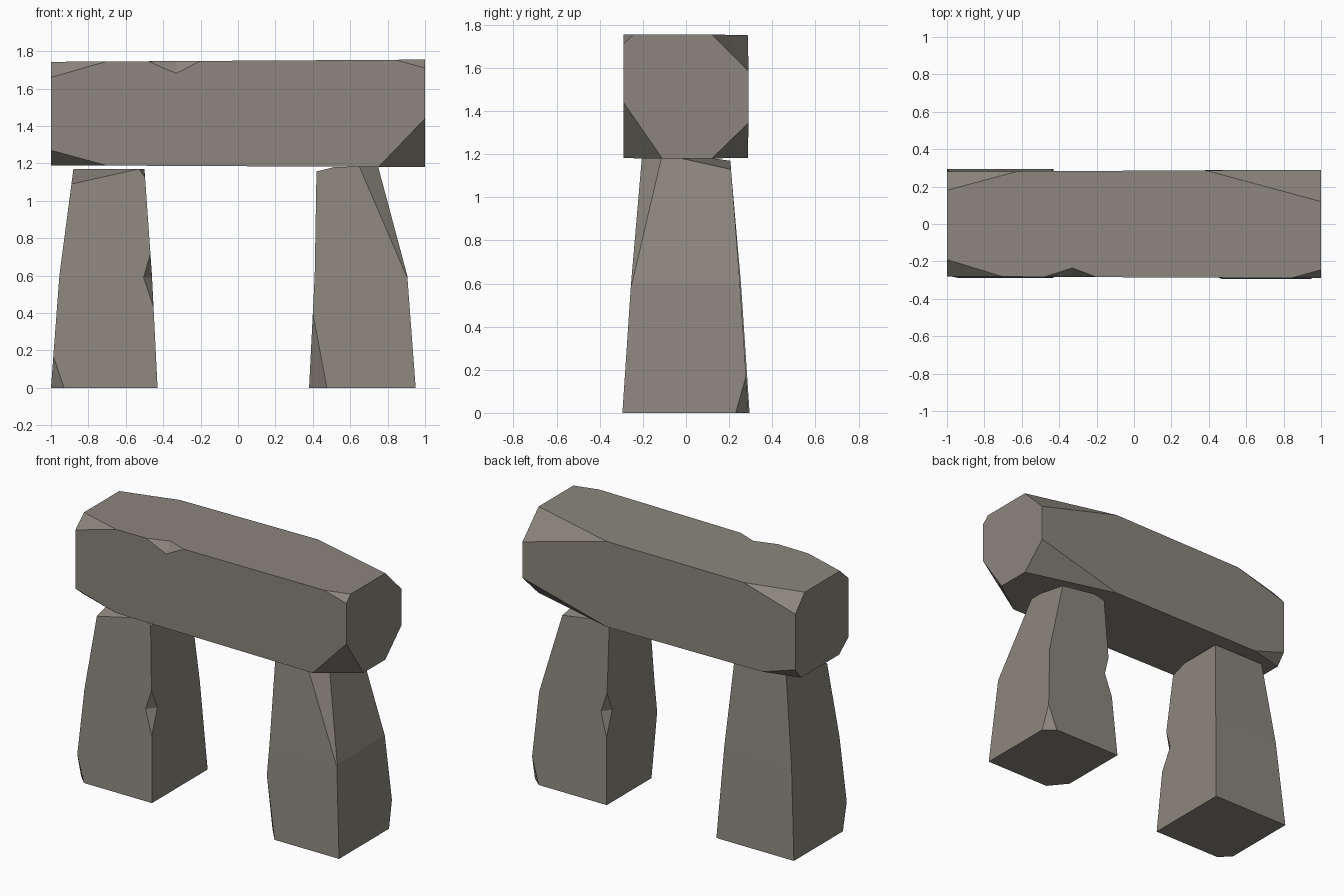
import bpy
import bmesh
from mathutils import Vector

cube = bpy.data.objects.get("Cube")
if cube:
    bpy.data.objects.remove(cube, do_unlink=True)

# Weathered stone colour
stone_mat = bpy.data.materials.new("warm_grey_stone")
stone_mat.use_nodes = True
colour = (0.26, 0.24, 0.205, 1)
stone_mat.diffuse_color = colour
bsdf = stone_mat.node_tree.nodes["Principled BSDF"]
bsdf.inputs["Base Color"].default_value = colour
bsdf.inputs["Roughness"].default_value = 0.9


def level(z, x0, x1, y0, y1):
    """Horizontal rectangle, used to stack an upright stone."""
    return [(x0, y0, z), (x1, y0, z), (x1, y1, z), (x0, y1, z)]


def slice_at(x, y0, y1, z0, z1):
    """Vertical rectangle across a lying stone."""
    return [(x, y0, z0), (x, y1, z0), (x, y1, z1), (x, y0, z1)]


def add_object(name, bm):
    bmesh.ops.recalc_face_normals(bm, faces=bm.faces[:])
    mesh = bpy.data.meshes.new(name)
    bm.to_mesh(mesh)
    bm.free()
    mesh.materials.append(stone_mat)
    obj = bpy.data.objects.new(name, mesh)
    bpy.context.scene.collection.objects.link(obj)
    return obj


def chop(bm, centre, a, b, c):
    """Slice off the corner beyond the plane through three points."""
    a, b, c = Vector(a), Vector(b), Vector(c)
    normal = (b - a).cross(c - a).normalized()
    if normal.dot(centre - a) > 0:
        normal.negate()
    bmesh.ops.bisect_plane(bm, geom=bm.verts[:] + bm.edges[:] + bm.faces[:],
                           plane_co=a, plane_no=normal, clear_outer=True)
    rim = [e for e in bm.edges if e.is_boundary]
    bmesh.ops.holes_fill(bm, edges=rim, sides=0)
    bmesh.ops.recalc_face_normals(bm, faces=bm.faces[:])


def notch(obj, points):
    """Cut a small wedge out of an edge."""
    bm = bmesh.new()
    for p in points:
        bm.verts.new(p)
    bmesh.ops.convex_hull(bm, input=bm.verts[:])
    cutter = add_object("notch_cutter", bm)
    cutter.hide_render = True
    mod = obj.modifiers.new("notch", "BOOLEAN")
    mod.operation = "DIFFERENCE"
    mod.solver = "EXACT"
    mod.object = cutter
    graph = bpy.context.evaluated_depsgraph_get()
    mesh = bpy.data.meshes.new_from_object(obj.evaluated_get(graph))
    obj.modifiers.clear()
    obj.data = mesh
    bpy.data.objects.remove(cutter, do_unlink=True)


def stone(name, rings, chops, notch_points):
    bm = bmesh.new()
    loops = [[bm.verts.new(p) for p in ring] for ring in rings]
    bm.faces.new(loops[0])
    bm.faces.new(loops[-1])
    for low, high in zip(loops, loops[1:]):
        for i in range(4):
            j = (i + 1) % 4
            bm.faces.new((low[i], low[j], high[j], high[i]))
    bmesh.ops.recalc_face_normals(bm, faces=bm.faces[:])
    centre = sum((v.co for v in bm.verts), Vector()) / len(bm.verts)
    for points in chops:
        chop(bm, centre, *points)
    notch(add_object(name, bm), notch_points)


# Right upright
stone("right_upright",
      [level(0, -1, -.43, -.29, .295),
       level(.6, -.955, -.46, -.25, .255),
       level(1.17, -.88, -.5, -.205, .205)],
      [[(-1, -.22, 0), (-.93, -.29, 0), (-.987, -.279, .17)],
       [(-.89, -.211, 1.09), (-.53, -.205, 1.17), (-.88, .02, 1.17)],
       [(-.5, -.208, 1.13), (-.53, -.205, 1.17), (-.5, -.1, 1.17)]],
      [(-.452, -.261, .43), (-.468, -.241, .72), (-.505, -.251, .59),
       (-.46, -.19, .59), (-.42, -.3, .59)])

# Left upright
stone("left_upright",
      [level(0, .38, .95, -.295, .29),
       level(.6, .41, .905, -.255, .25),
       level(1.18, .42, .75, -.205, .205)],
      [[(.95, .23, 0), (.88, .29, 0), (.937, .279, .17)],
       [(.475, -.295, 0), (.38, -.18, 0), (.4, -.268, .4)],
       [(.65, -.205, 1.18), (.9, -.255, .6), (.755, -.11, 1.18)],
       [(.76, .208, 1.13), (.46, .205, 1.175), (.75, -.02, 1.18)],
       [(.42, -.2, 1.157), (.42, .2, 1.15), (.52, 0, 1.178)]],
      [(.402, .261, .43), (.412, .241, .72), (.45, .251, .59),
       (.41, .19, .59), (.37, .3, .59)])

# Lintel resting across the uprights
stone("lintel",
      [slice_at(-1, -.28, .28, 1.19, 1.743),
       slice_at(1, -.29, .29, 1.18, 1.755)],
      [[(-1, -.28, 1.66), (-.71, -.28, 1.744), (-1, -.19, 1.743)],
       [(-1, -.28, 1.27), (-.71, -.28, 1.19), (-1, -.18, 1.19)],
       [(-1, .28, 1.635), (-.63, .28, 1.745), (-1, .18, 1.743)],
       [(-1, .28, 1.265), (-.77, .28, 1.19), (-1, .22, 1.19)],
       [(1, .29, 1.585), (.38, .287, 1.752), (1, .12, 1.755)],
       [(1, .29, 1.345), (.38, .287, 1.183), (1, .12, 1.18)],
       [(1, -.29, 1.71), (.84, -.289, 1.754), (1, -.245, 1.755)],
       [(.99, -.29, 1.43), (.75, -.289, 1.18), (1, -.11, 1.18)]],
      [(-.48, -.283, 1.746), (-.2, -.284, 1.748), (-.33, -.283, 1.68),
       (-.33, -.235, 1.747), (-.33, -.34, 1.81)])
